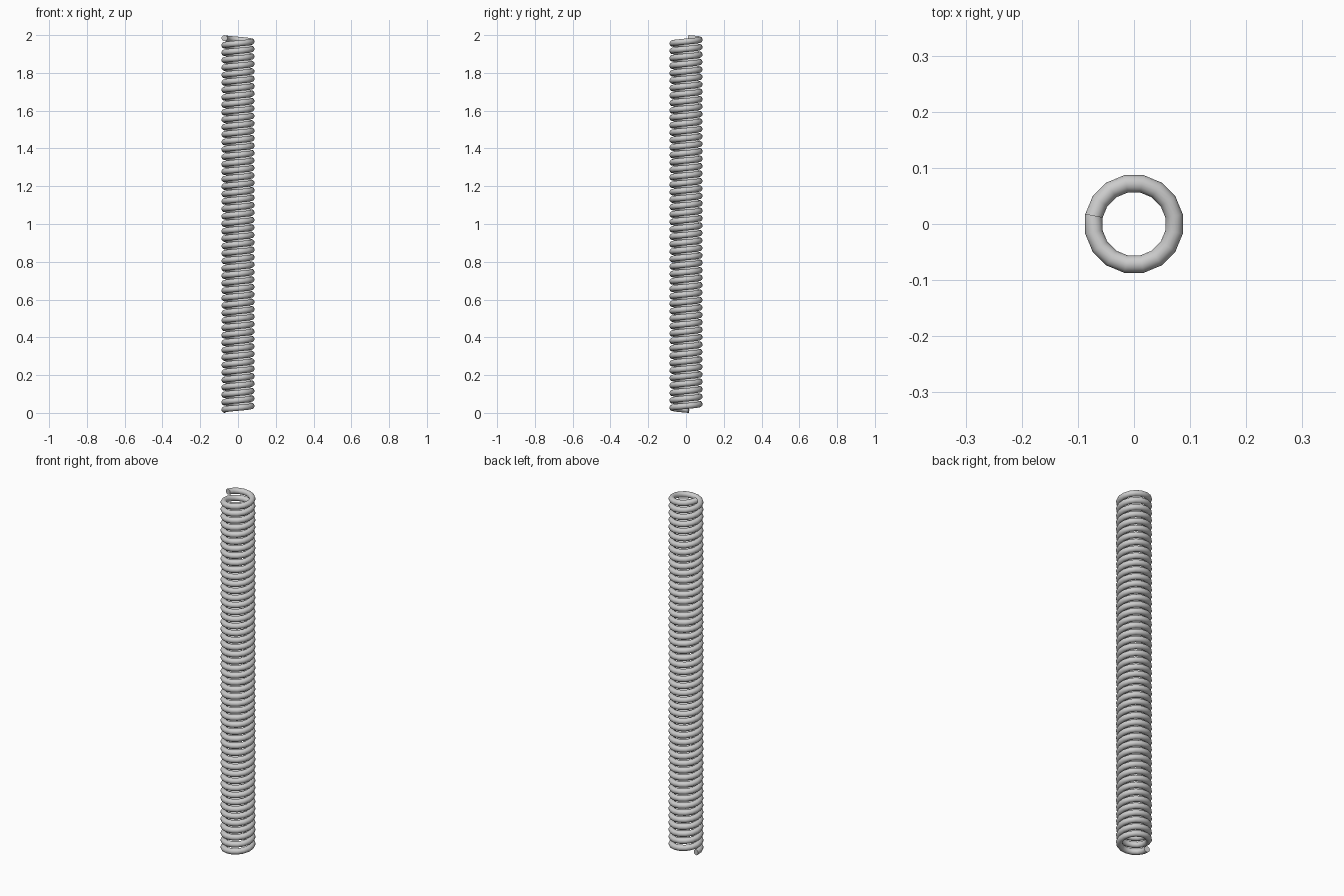
import bpy, bmesh, math

if "Cube" in bpy.data.objects:
    bpy.data.objects.remove(bpy.data.objects["Cube"])

TURNS, STEPS, SIDES = 50, 16, 16      # coils, segments per coil, wire sides
COIL_R, WIRE_R, HEIGHT = 0.0729, 0.0158, 2.0
START = math.radians(168.75)
RISE = (HEIGHT - 2 * WIRE_R) / (TURNS * STEPS)

bm = bmesh.new()

# wire cross-sections along the helix
rings = []
for i in range(TURNS * STEPS + 1):
    a = START + 2 * math.pi * i / STEPS
    ring = []
    for j in range(SIDES):
        t = 2 * math.pi * j / SIDES
        r = COIL_R + WIRE_R * math.cos(t)
        z = WIRE_R + RISE * i + WIRE_R * math.sin(t)
        ring.append(bm.verts.new((r * math.cos(a), r * math.sin(a), z)))
    rings.append(ring)

# wire surface
for lo, hi in zip(rings, rings[1:]):
    for j in range(SIDES):
        k = (j + 1) % SIDES
        bm.faces.new((lo[j], lo[k], hi[k], hi[j]))

# end caps
bm.faces.new(rings[0])
bm.faces.new(rings[-1])
bmesh.ops.recalc_face_normals(bm, faces=bm.faces)

mesh = bpy.data.meshes.new("coil_spring")
bm.to_mesh(mesh)
bm.free()
spring = bpy.data.objects.new("coil_spring", mesh)
bpy.context.collection.objects.link(spring)

# smooth wire with crisp ends
bpy.context.view_layer.objects.active = spring
spring.select_set(True)
bpy.ops.object.shade_smooth_by_angle(angle=math.radians(40))
